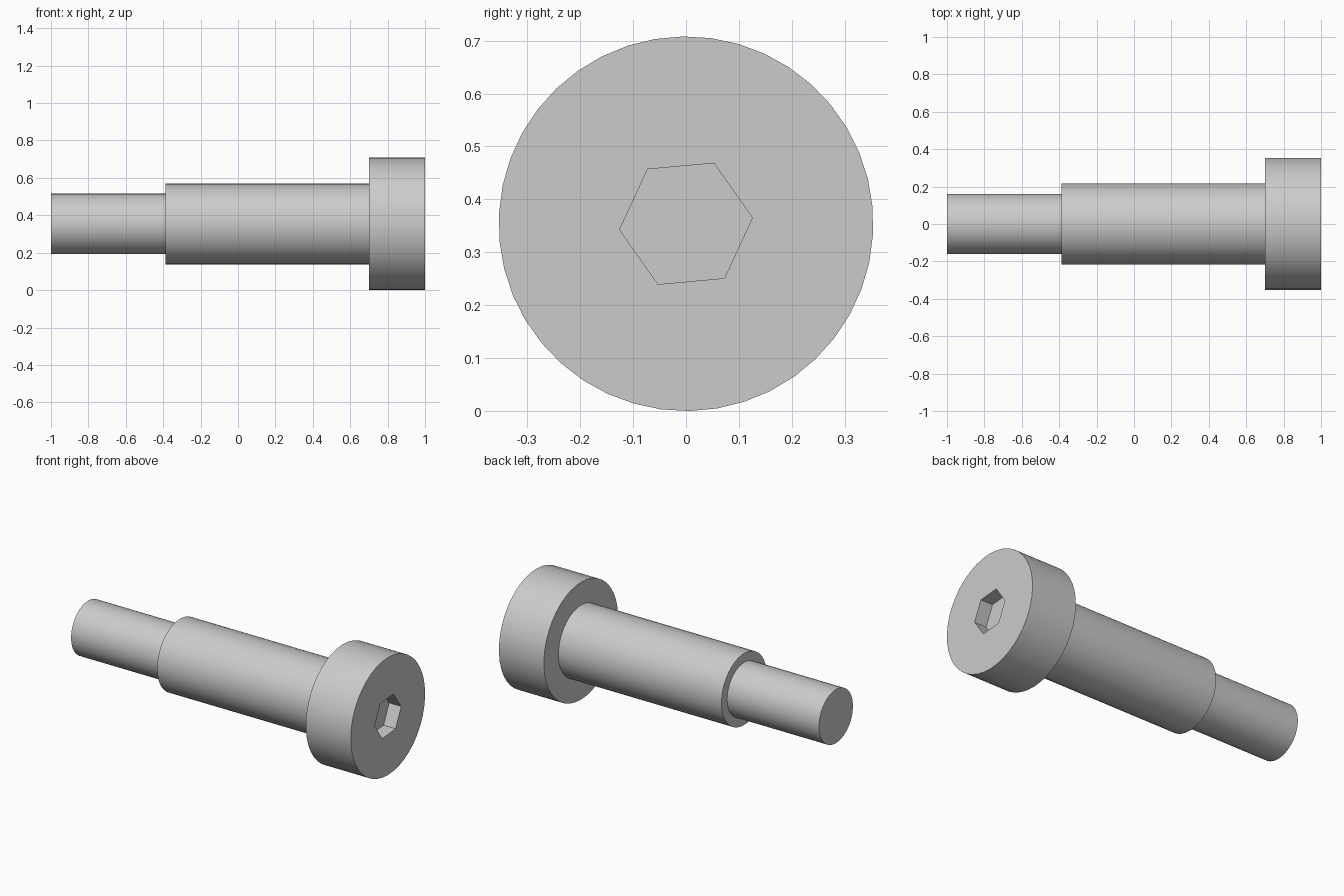
import bpy, bmesh
from math import sin, cos, pi, radians

SIDES = 42                 # divisible by six, so the hex socket shares the ring layout
PHASE = radians(5.2)
AXIS_Z = 0.354

cube = bpy.data.objects.get("Cube")
if cube:
    bpy.data.objects.remove(cube)

steel = bpy.data.materials.new("grey_steel")
steel.use_nodes = True
GREY = (0.6, 0.6, 0.6, 1)
steel.diffuse_color = GREY
steel.node_tree.nodes["Principled BSDF"].inputs["Base Color"].default_value = GREY


def ring(bm, x, radius, hexagon=False):
    """Loop of vertices around the bolt axis, round or hexagonal."""
    verts = []
    for i in range(SIDES):
        a = 2 * pi * i / SIDES
        r = radius
        if hexagon:
            r *= cos(pi / 6) / cos(a % (pi / 3) - pi / 6)
        verts.append(bm.verts.new((x, r * cos(a + PHASE), AXIS_Z + r * sin(a + PHASE))))
    return verts


def turned_part(name, profile, cap_start=False, cap_end=False):
    """Skin a row of rings, with optional flat caps."""
    bm = bmesh.new()
    rings = [ring(bm, *step) for step in profile]
    for a, b in zip(rings, rings[1:]):
        for i in range(SIDES):
            j = (i + 1) % SIDES
            bm.faces.new((a[i], a[j], b[j], b[i]))
    if cap_start:
        bm.faces.new(rings[0][::-1])
    if cap_end:
        bm.faces.new(rings[-1])
    mesh = bpy.data.meshes.new(name)
    bm.to_mesh(mesh)
    bm.free()
    mesh.materials.append(steel)
    obj = bpy.data.objects.new(name, mesh)
    bpy.context.collection.objects.link(obj)
    bpy.ops.object.select_all(action="DESELECT")
    obj.select_set(True)
    bpy.context.view_layer.objects.active = obj
    bpy.ops.object.shade_smooth_by_angle(angle=radians(30))


# Narrow end
turned_part("narrow_end", [(-1, 0.162), (-0.388, 0.162)], cap_start=True)

# Shoulder with its step
turned_part("shoulder", [(-0.388, 0.162), (-0.388, 0.216), (0.7, 0.216)])

# Head with the hex socket sunk into its face
turned_part("head", [(0.7, 0.216), (0.7, 0.354), (1, 0.354),
                     (1, 0.126, True), (0.92, 0.126, True)], cap_end=True)
